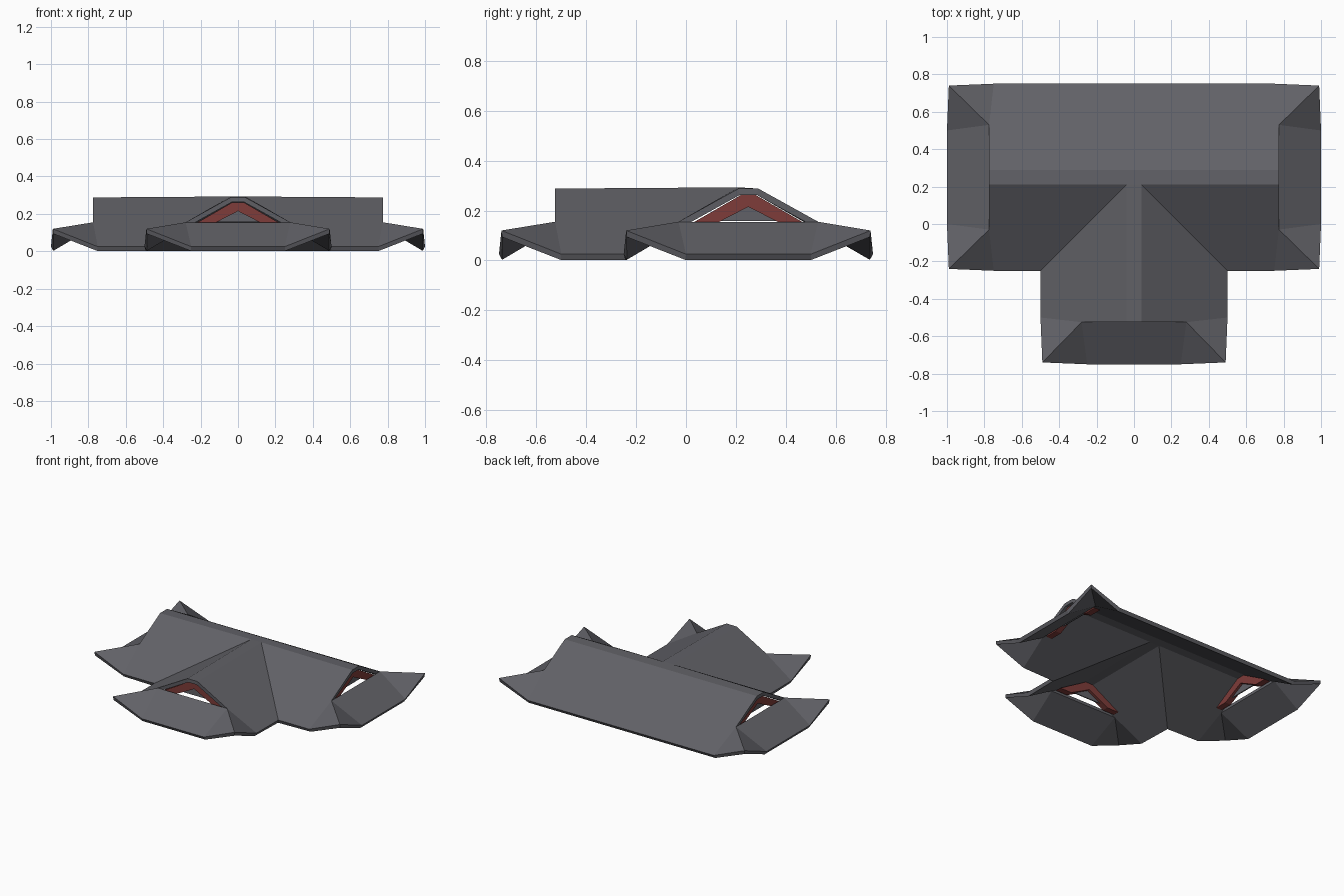
import bpy
import bmesh

cube = bpy.data.objects.get("Cube")
if cube:
    bpy.data.objects.remove(cube, do_unlink=True)


def material(name, color):
    mat = bpy.data.materials.new(name)
    mat.use_nodes = True
    mat.diffuse_color = (*color, 1)
    mat.node_tree.nodes["Principled BSDF"].inputs["Base Color"].default_value = (*color, 1)
    return mat


TILE = material("slate_grey", (0.12, 0.12, 0.135))
TRIM = material("dark_red", (0.21, 0.045, 0.041))


def add_object(name, bm, mat):
    mesh = bpy.data.meshes.new(name)
    bm.to_mesh(mesh)
    bm.free()
    mesh.materials.append(mat)
    obj = bpy.data.objects.new(name, mesh)
    bpy.context.collection.objects.link(obj)
    return obj


# Each arm of the T: distance u outwards from the centre, offset v across it
ARMS = {
    "left": (1.0, lambda u, v, z: (u, 0.25 + v, z)),
    "right": (1.0, lambda u, v, z: (-u, 0.25 + v, z)),
    "front": (0.75, lambda u, v, z: (v, -u, z)),
}

# Roof skin
bm = bmesh.new()


def face(*verts):
    f = bm.faces.new(verts)
    f.normal_update()
    if f.normal.z < 0:
        f.normal_flip()


ridge, foot, side = {}, {}, {}
for arm, (reach, place) in ARMS.items():
    tip, corner = {}, {}
    for s in (-1, 1):
        key = (arm, s)
        ridge[key] = bm.verts.new(place(reach - 0.225, 0.04 * s, 0.288))
        foot[key] = bm.verts.new(place(reach - 0.225, 0.28 * s, 0.155))
        side[key] = bm.verts.new(place(reach - 0.25, 0.5 * s, 0.025))
        corner[s] = bm.verts.new(place(reach - 0.01, 0.49 * s, 0.12))
        tip[s] = bm.verts.new(place(reach, 0.25 * s, 0.025))
        # upturned corner
        face(foot[key], corner[s], tip[s])
        face(foot[key], side[key], corner[s])
    # skirt below the gable
    face(foot[arm, -1], foot[arm, 1], tip[1], tip[-1])

# Valleys and the slopes that meet in them
valley = {}
for s, arm in ((1, "left"), (-1, "right")):
    low = bm.verts.new((0.5 * s, -0.25, 0.025))
    valley[s] = bm.verts.new((0.04 * s, 0.21, 0.293))
    face(ridge[arm, -1], foot[arm, -1], side[arm, -1], low, valley[s])
    face(ridge["front", s], foot["front", s], side["front", s], low, valley[s])

# Back slope and flat ridge bands
L, R, F = "left", "right", "front"
face(ridge[L, 1], foot[L, 1], side[L, 1], side[R, 1], foot[R, 1], ridge[R, 1])
face(ridge[L, 1], ridge[L, -1], valley[1], valley[-1], ridge[R, -1], ridge[R, 1])
face(valley[1], valley[-1], ridge[F, -1], ridge[F, 1])

roof = add_object("roof", bm, TILE)
solid = roof.modifiers.new("thickness", "SOLIDIFY")
solid.thickness = 0.026
solid.offset = -1


def prism(name, profile, place, u0, u1, mat):
    """Extrude a (v, z) outline along an arm between u0 and u1."""
    b = bmesh.new()
    f = b.faces.new([b.verts.new(place(u0, v, z)) for v, z in profile])
    step = [q - p for p, q in zip(place(u0, 0, 0), place(u1, 0, 0))]
    ext = bmesh.ops.extrude_face_region(b, geom=[f])
    moved = [g for g in ext["geom"] if isinstance(g, bmesh.types.BMVert)]
    bmesh.ops.translate(b, verts=moved, vec=step)
    bmesh.ops.recalc_face_normals(b, faces=b.faces)
    return add_object(name, b, mat)


# Gable trims and the panels inside them
half = [(0.03, 0.262), (0.25, 0.135), (0.155, 0.135)]
trim = half + [(0, 0.215)] + [(-v, z) for v, z in reversed(half)]
panel = [(0.13, 0.158), (0, 0.23), (-0.13, 0.158)]
for arm, (reach, place) in ARMS.items():
    prism(arm + "_gable_trim", trim, place, reach - 0.29, reach - 0.245, TRIM)
    prism(arm + "_gable_panel", panel, place, reach - 0.272, reach - 0.264, TILE)
